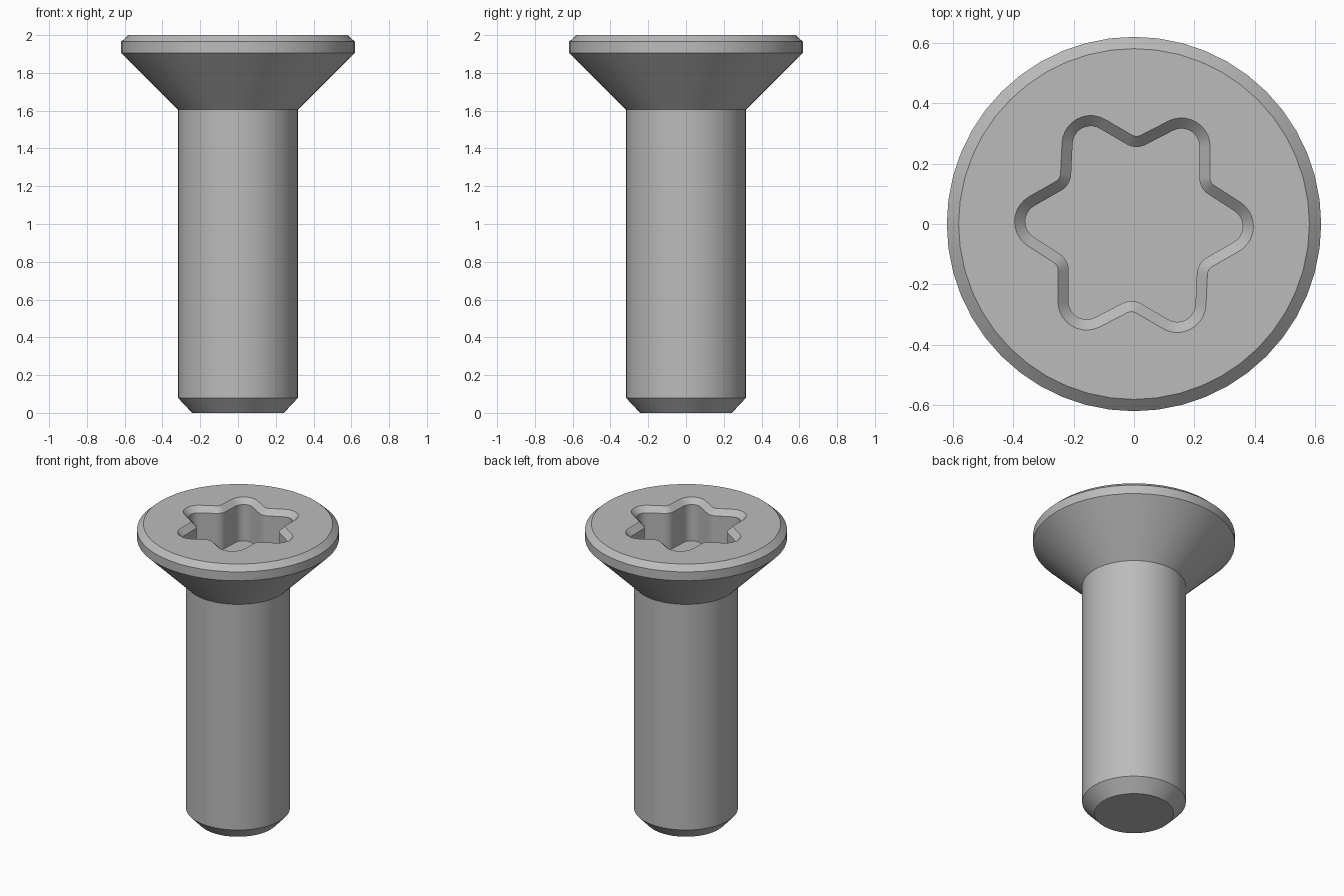
import bpy
import bmesh
from math import cos, sin, pi, radians
from mathutils import Vector

cube = bpy.data.objects.get("Cube")
if cube:
    bpy.data.objects.remove(cube)

SEGMENTS = 48


def polar(radius, angle):
    return Vector((radius * cos(angle), radius * sin(angle), 0))


def circle(radius):
    return [polar(radius, 2 * pi * i / SEGMENTS) for i in range(SEGMENTS)]


def star(inset):
    """Six round lobes joined by round valleys, shrunk evenly by inset."""
    points = []
    lobe_r, valley_r, sweep = 0.095 - inset, 0.03 + inset, radians(59)
    for k in range(6):
        axis = radians(60 * k - 1.5)
        for i in range(11):
            points.append(polar(0.30, axis) + polar(lobe_r, axis + sweep * (i / 5 - 1)))
        middle = axis + pi / 6
        for i in range(7):
            turn = (sweep - pi / 6) * (1 - i / 3)
            points.append(polar(0.32, middle) - polar(valley_r, middle + turn))
    return points


def add_ring(bm, points, z):
    return [bm.verts.new((p.x, p.y, z)) for p in points]


def skin(bm, rings):
    for a, b in zip(rings, rings[1:]):
        for i in range(len(a)):
            j = (i + 1) % len(a)
            bm.faces.new((a[i], a[j], b[j], b[i]))


steel = bpy.data.materials.new("grey steel")
steel.use_nodes = True
colour = (0.5, 0.5, 0.5, 1)
steel.diffuse_color = colour
steel.node_tree.nodes["Principled BSDF"].inputs["Base Color"].default_value = colour

bm = bmesh.new()

# Shank with bevelled end, cone and rim of the head
profile = [(0.243, 0), (0.318, 0.08), (0.318, 1.605),
           (0.619, 1.905), (0.619, 1.965), (0.58, 2)]
body = [add_ring(bm, circle(r), z) for r, z in profile]
skin(bm, body)
bm.faces.new(body[0])

# Star socket with bevelled mouth, straight walls and flat floor
socket = [add_ring(bm, star(inset), z)
          for inset, z in [(0, 2), (0.035, 1.965), (0.035, 1.72)]]
skin(bm, socket)
bm.faces.new(socket[-1])

# Flat top of the head around the socket
rims = [e for e in bm.edges if e.is_boundary]
bmesh.ops.triangle_fill(bm, edges=rims, use_beauty=True)
bmesh.ops.recalc_face_normals(bm, faces=bm.faces)

mesh = bpy.data.meshes.new("screw")
bm.to_mesh(mesh)
bm.free()
mesh.materials.append(steel)
screw = bpy.data.objects.new("screw", mesh)
bpy.context.collection.objects.link(screw)
bpy.context.view_layer.objects.active = screw
screw.select_set(True)
bpy.ops.object.shade_smooth_by_angle(angle=radians(30))
